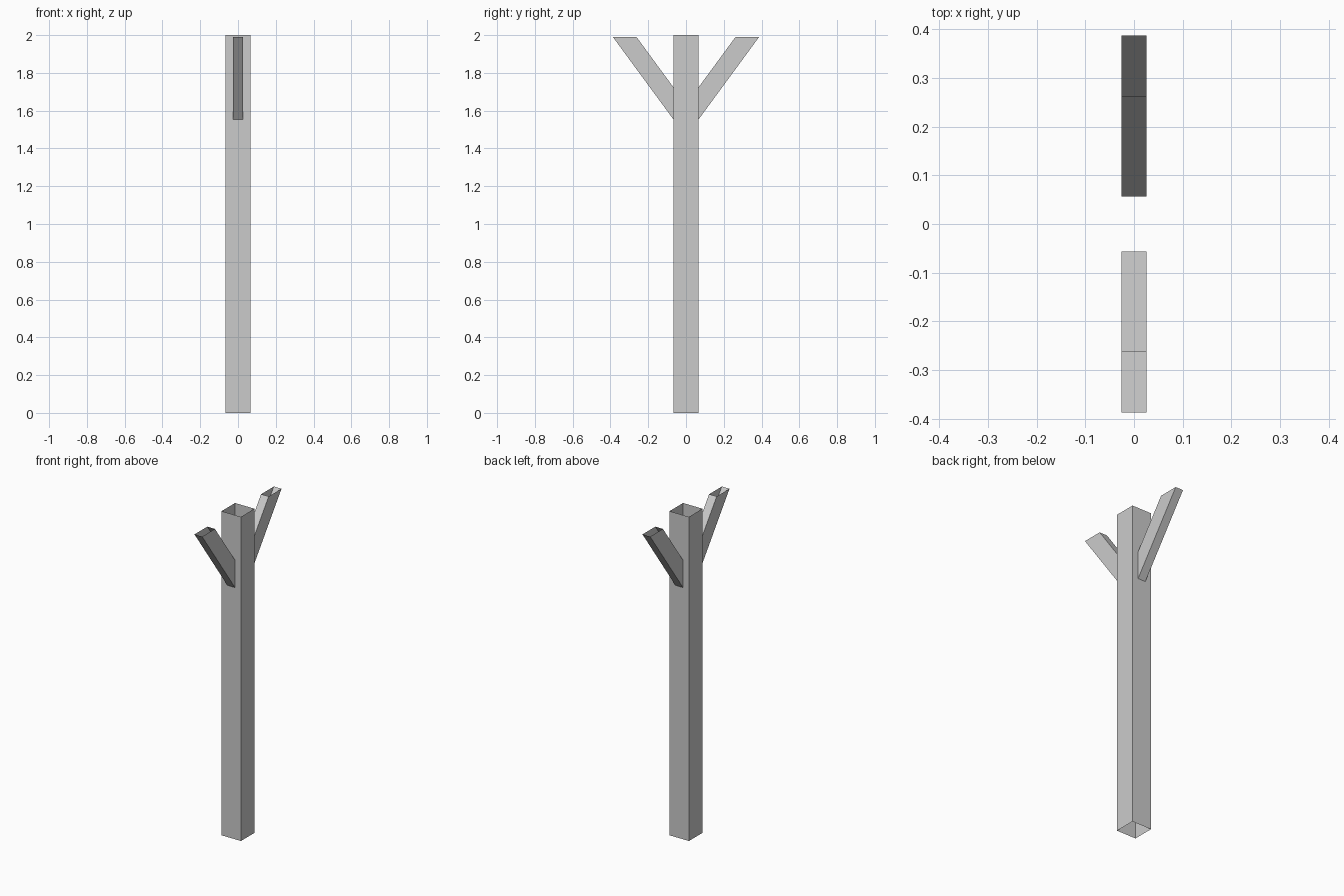
import bpy
import bmesh

cube = bpy.data.objects.get("Cube")
if cube:
    bpy.data.objects.remove(cube)

# One plain grey for the whole post
grey = bpy.data.materials.new("plain grey")
grey.use_nodes = True
colour = (0.6, 0.6, 0.6, 1)
grey.diffuse_color = colour
grey.node_tree.nodes["Principled BSDF"].inputs["Base Color"].default_value = colour


def open_tube(name, start, end):
    """Four flat walls joining two rings, with both ends left open."""
    bm = bmesh.new()
    a = [bm.verts.new(p) for p in start]
    b = [bm.verts.new(p) for p in end]
    for i in range(4):
        j = (i + 1) % 4
        bm.faces.new((a[i], a[j], b[j], b[i]))
    mesh = bpy.data.meshes.new(name)
    bm.to_mesh(mesh)
    bm.free()
    mesh.materials.append(grey)
    obj = bpy.data.objects.new(name, mesh)
    bpy.context.collection.objects.link(obj)
    return obj


def square(half, z):
    return [(-half, -half, z), (half, -half, z), (half, half, z), (-half, half, z)]


# Upright square post
open_tube("post", square(0.066, 0), square(0.066, 2))

# Slanted arms: upright cut inside the post, level cut at the tip
w = 0.026
for name, side in (("front_arm", -1), ("back_arm", 1)):
    root = [(-w * side, 0.0565 * side, 1.71), (w * side, 0.0565 * side, 1.71),
            (w * side, 0.0565 * side, 1.54), (-w * side, 0.0565 * side, 1.54)]
    tip = [(-w * side, 0.262 * side, 1.99), (w * side, 0.262 * side, 1.99),
           (w * side, 0.387 * side, 1.99), (-w * side, 0.387 * side, 1.99)]
    # Ring order turns with the arm, so the walls face outward on both
    open_tube(name, root, tip)
